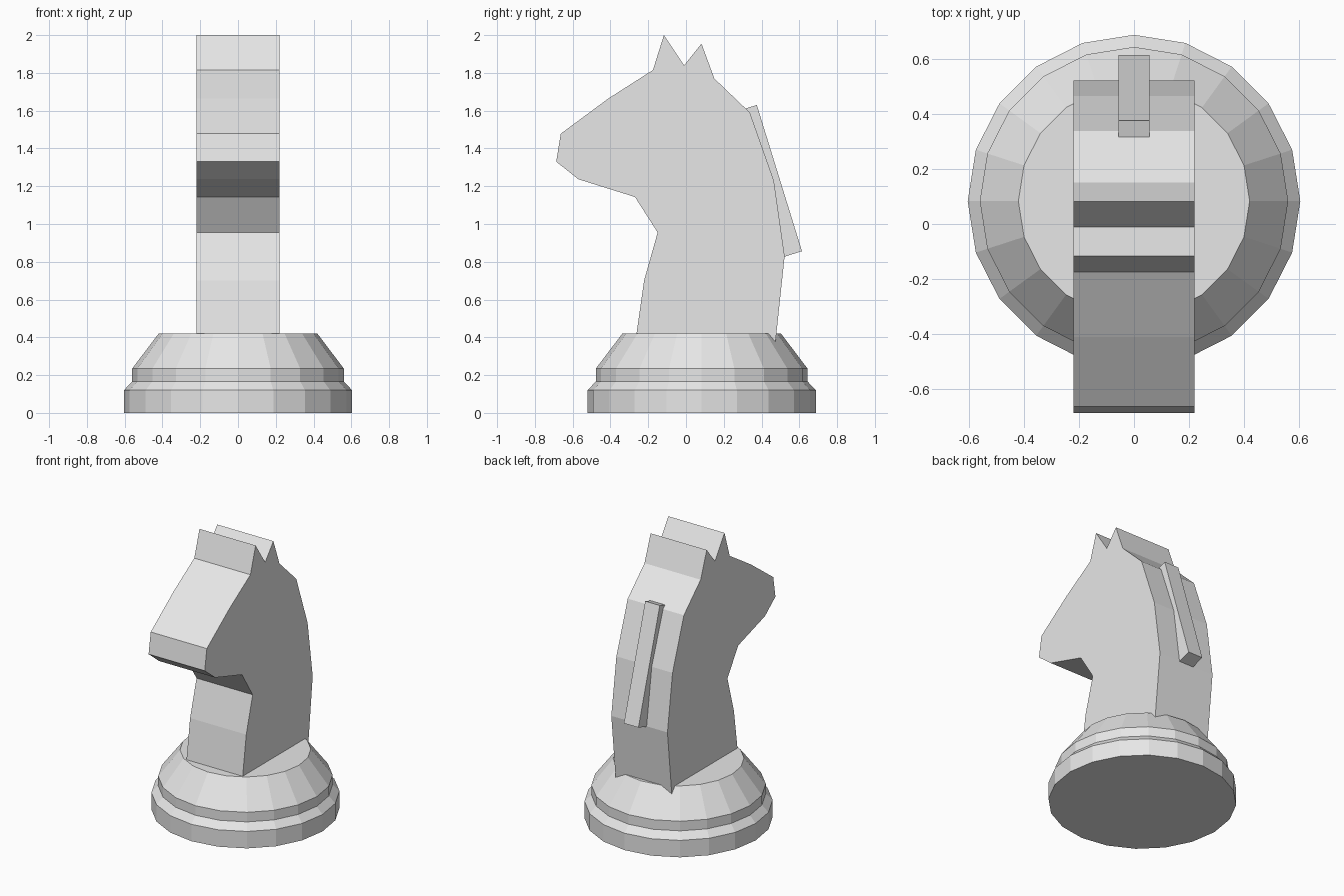
import bpy, bmesh, math

cube = bpy.data.objects.get("Cube")
if cube:
    bpy.data.objects.remove(cube, do_unlink=True)

COLOUR = (0.8, 0.8, 0.8, 1.0)
BASE_Y = 0.083

mat = bpy.data.materials.new("light_grey")
mat.use_nodes = True
mat.diffuse_color = COLOUR
mat.node_tree.nodes["Principled BSDF"].inputs["Base Color"].default_value = COLOUR


def finish(bm, name):
    bmesh.ops.recalc_face_normals(bm, faces=bm.faces)
    mesh = bpy.data.meshes.new(name)
    bm.to_mesh(mesh)
    bm.free()
    mesh.materials.append(mat)
    obj = bpy.data.objects.new(name, mesh)
    bpy.context.collection.objects.link(obj)
    return obj


def slab(name, outline, half_width):
    """Side outline of (y, z) points, extruded across x."""
    bm = bmesh.new()
    face = bm.faces.new([bm.verts.new((-half_width, y, z)) for y, z in outline])
    result = bmesh.ops.extrude_face_region(bm, geom=[face])
    verts = [v for v in result["geom"] if isinstance(v, bmesh.types.BMVert)]
    bmesh.ops.translate(bm, verts=verts, vec=(2 * half_width, 0, 0))
    return finish(bm, name)


def turned(name, profile, sides, y):
    """Stack of polygon rings from (radius, z) points, closed at both ends."""
    bm = bmesh.new()
    rings = []
    for r, z in profile:
        angles = [math.tau * i / sides for i in range(sides)]
        rings.append([bm.verts.new((r * math.cos(a), y + r * math.sin(a), z))
                      for a in angles])
    for low, high in zip(rings, rings[1:]):
        for i in range(sides):
            j = (i + 1) % sides
            bm.faces.new((low[i], low[j], high[j], high[i]))
    bm.faces.new(rings[0])
    bm.faces.new(rings[-1])
    return finish(bm, name)


# Stepped round pedestal
turned("pedestal", [(0.604, 0), (0.604, 0.12), (0.56, 0.167),
                    (0.56, 0.235), (0.42, 0.42)], 20, BASE_Y)

# Horse head and neck: chest, jaw, muzzle, brow, ears, nape, back
slab("horse_head", [
    (-0.27, 0.34), (-0.262, 0.42), (-0.222, 0.70), (-0.15, 0.955),
    (-0.27, 1.143), (-0.57, 1.237), (-0.687, 1.33), (-0.663, 1.478),
    (-0.41, 1.665), (-0.175, 1.815), (-0.117, 2.0), (-0.01, 1.84),
    (0.082, 1.955), (0.15, 1.77), (0.338, 1.59), (0.465, 1.23),
    (0.522, 0.83), (0.47, 0.34)], 0.22)

# Thin leaning mane ridge sunk into the neck
slab("mane", [(0.25, 1.591), (0.375, 1.63), (0.614, 0.856), (0.46, 0.808)], 0.057)
